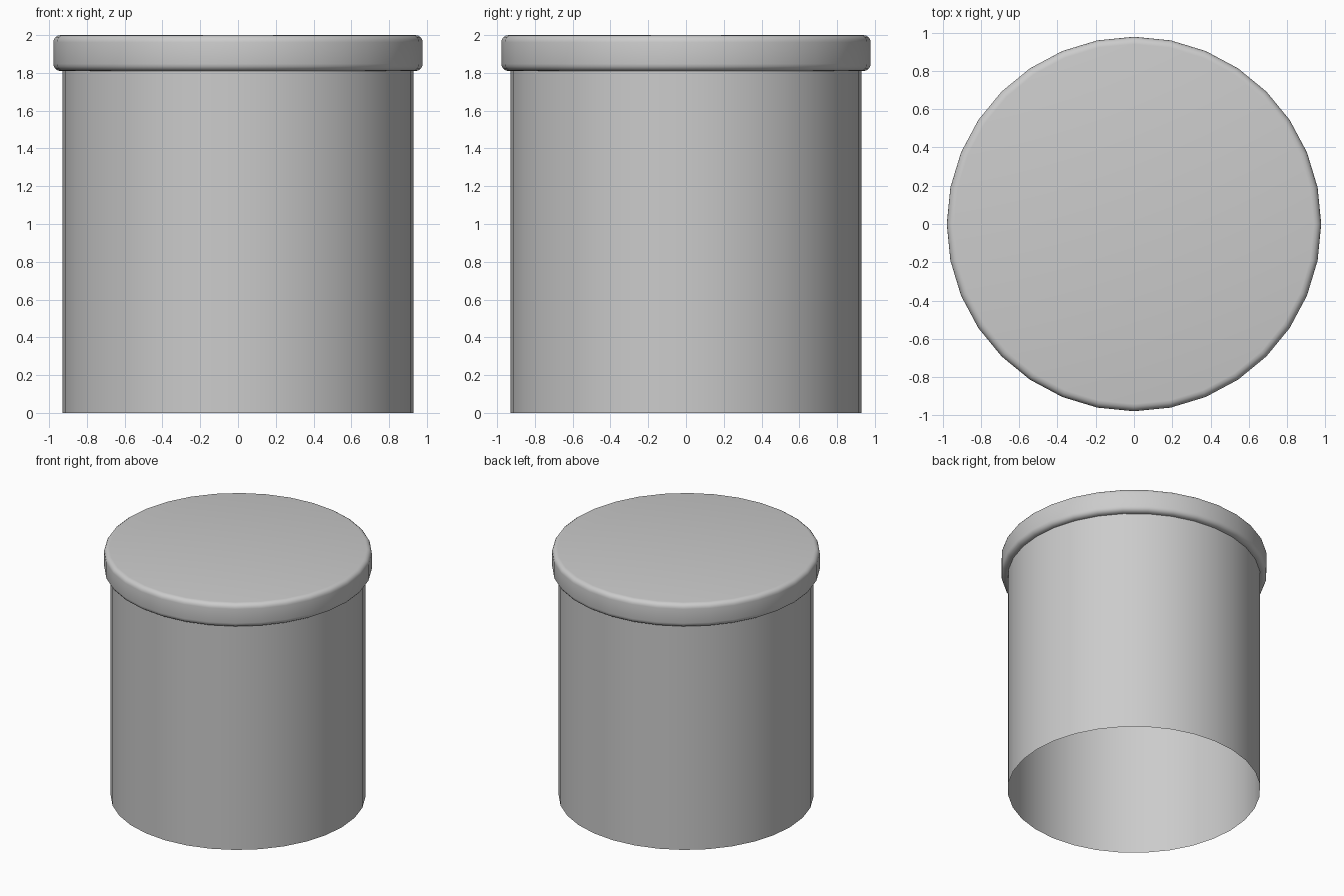
import bpy

if "Cube" in bpy.data.objects:
    bpy.data.objects.remove(bpy.data.objects["Cube"])

SIDES = 32
BODY_R, LID_R = 0.93, 0.978
LID_Z, TOP_Z = 1.81, 2.0


def cylinder(name, radius, z0, z1, fill):
    bpy.ops.mesh.primitive_cylinder_add(
        vertices=SIDES, radius=radius, depth=z1 - z0,
        end_fill_type=fill, location=(0, 0, (z0 + z1) / 2))
    obj = bpy.context.object
    obj.name = name
    return obj


# Open, thin-walled body reaching up to the lid
body = cylinder("body", BODY_R, 0.0, LID_Z, 'NOTHING')
bpy.ops.object.shade_smooth_by_angle()

# Overhanging lid with rounded rims
lid = cylinder("lid", LID_R, LID_Z, TOP_Z, 'NGON')
bevel = lid.modifiers.new("rounded_rims", 'BEVEL')
bevel.width = 0.038
bevel.segments = 4
bevel.limit_method = 'ANGLE'
bevel.angle_limit = 0.8
bpy.ops.object.modifier_apply(modifier=bevel.name)
bpy.ops.object.shade_smooth_by_angle()
